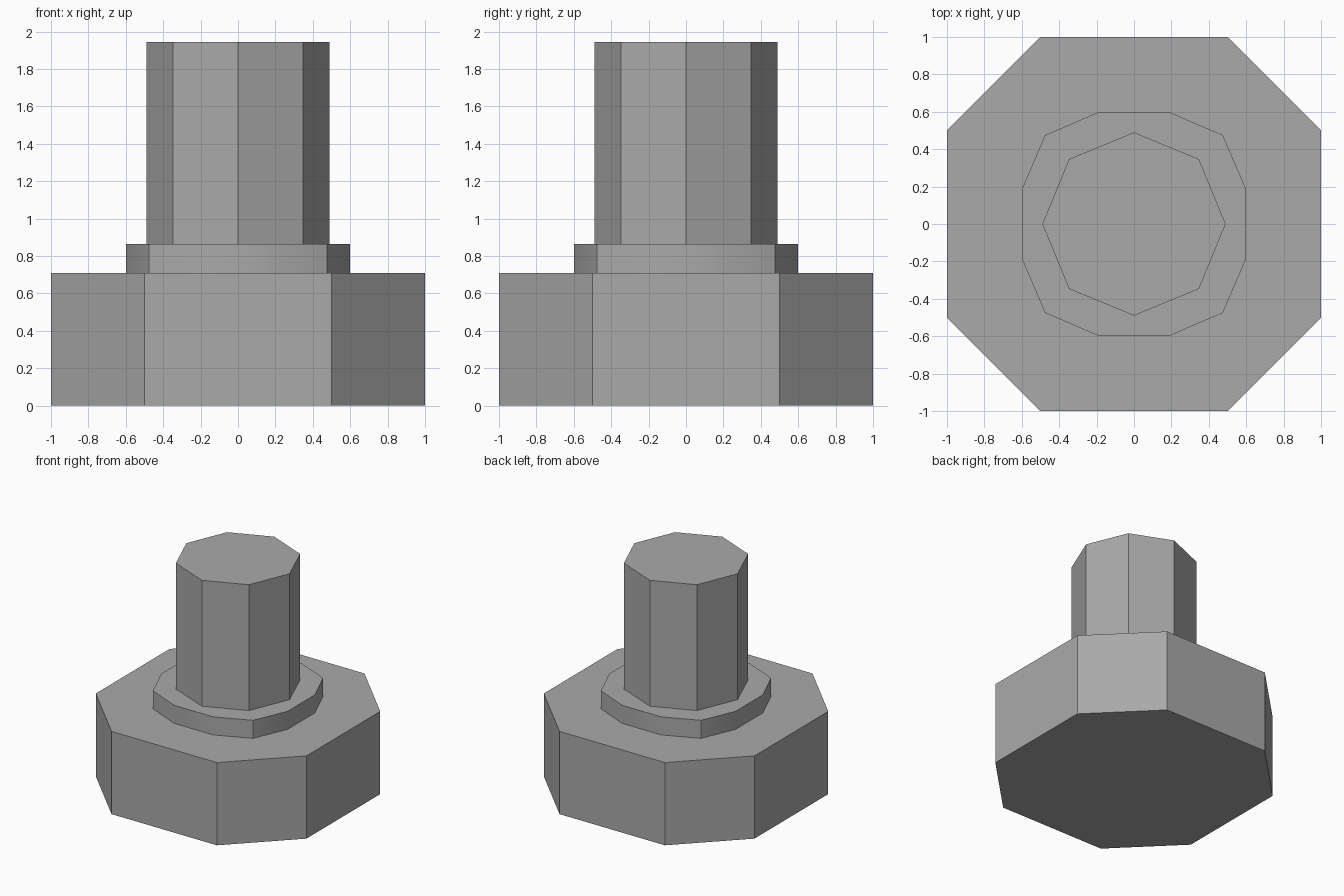
import bpy
import bmesh
import math

if "Cube" in bpy.data.objects:
    bpy.data.objects.remove(bpy.data.objects["Cube"], do_unlink=True)

# Single grey finish
grey = bpy.data.materials.new("plain_grey")
grey.use_nodes = True
colour = (0.4, 0.4, 0.4, 1)
grey.diffuse_color = colour
grey.node_tree.nodes["Principled BSDF"].inputs["Base Color"].default_value = colour


def prism(name, quarter, bottom, top):
    """Extrude an outline made by turning a quarter outline four times."""
    bm = bmesh.new()
    ring = []
    for turn in range(4):
        c, s = round(math.cos(turn * math.pi / 2)), round(math.sin(turn * math.pi / 2))
        for x, y in quarter:
            ring.append(bm.verts.new((c * x - s * y, s * x + c * y, bottom)))
    base = bm.faces.new(ring)
    grown = bmesh.ops.extrude_face_region(bm, geom=[base], use_keep_orig=True)
    raised = [g for g in grown["geom"] if isinstance(g, bmesh.types.BMVert)]
    bmesh.ops.translate(bm, verts=raised, vec=(0, 0, top - bottom))
    bmesh.ops.recalc_face_normals(bm, faces=bm.faces)
    mesh = bpy.data.meshes.new(name)
    bm.to_mesh(mesh)
    bm.free()
    mesh.materials.append(grey)
    obj = bpy.data.objects.new(name, mesh)
    bpy.context.collection.objects.link(obj)
    # Smooth the shallow corners only
    bpy.ops.object.select_all(action="DESELECT")
    obj.select_set(True)
    bpy.context.view_layer.objects.active = obj
    bpy.ops.object.shade_smooth_by_angle(angle=math.radians(30))
    return obj


# Wide chamfered block, low collar and eight-sided shaft
prism("base_block", [(1, -0.5), (1, 0.5)], 0, 0.71)
prism("collar", [(0.6, -0.185), (0.6, 0.185), (0.475, 0.475)], 0.71, 0.865)
prism("shaft", [(0.49, 0), (0.347, 0.347)], 0.865, 1.945)
